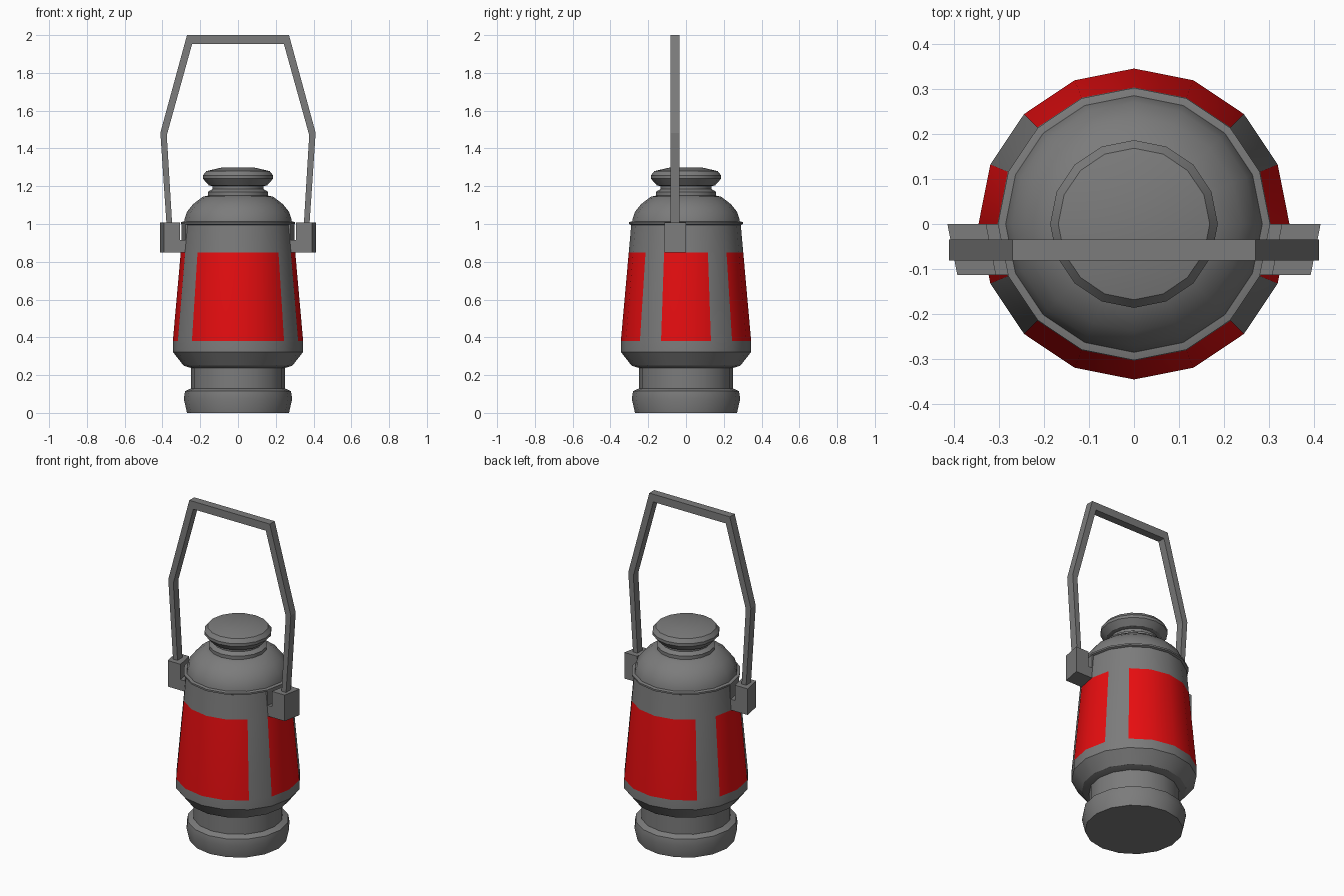
import bpy, bmesh, math

if "Cube" in bpy.data.objects:
    bpy.data.objects.remove(bpy.data.objects["Cube"], do_unlink=True)

SIDES = 16


def material(name, color):
    m = bpy.data.materials.new(name)
    m.use_nodes = True
    m.diffuse_color = color
    m.node_tree.nodes["Principled BSDF"].inputs["Base Color"].default_value = color
    return m


grey = material("grey metal", (0.2, 0.2, 0.2, 1))
red = material("red enamel", (0.8, 0.004, 0.005, 1))


def finish(name, bm, mats, smooth=False):
    bmesh.ops.recalc_face_normals(bm, faces=bm.faces[:])
    mesh = bpy.data.meshes.new(name)
    bm.to_mesh(mesh)
    bm.free()
    for m in mats:
        mesh.materials.append(m)
    obj = bpy.data.objects.new(name, mesh)
    bpy.context.collection.objects.link(obj)
    if smooth:
        bpy.ops.object.select_all(action="DESELECT")
        obj.select_set(True)
        bpy.context.view_layer.objects.active = obj
        bpy.ops.object.shade_smooth_by_angle(angle=math.radians(30))
    return obj


def lathe(name, profile, panel_band=None):
    """Turn (radius, height) points; colour the faces of one band as panels."""
    bm = bmesh.new()
    rings = []
    for r, z in profile:
        angles = [2 * math.pi * i / SIDES for i in range(SIDES)]
        rings.append([bm.verts.new((r * math.cos(a), r * math.sin(a), z)) for a in angles])
    for band, (low, high) in enumerate(zip(rings, rings[1:])):
        for i in range(SIDES):
            j = (i + 1) % SIDES
            face = bm.faces.new((low[i], low[j], high[j], high[i]))
            # Every quarter has one grey strip between the red panels
            quarter_step = min(i % 8, 7 - i % 8)
            if band == panel_band and quarter_step != 1:
                face.material_index = 1
    bm.faces.new(rings[0][::-1])
    bm.faces.new(rings[-1])
    return finish(name, bm, [grey, red], smooth=True)


def prism(name, outline, y0, y1, shift=0.0):
    """Extrude an (x, z) outline along y, sliding the far end by shift in x."""
    bm = bmesh.new()
    a = [bm.verts.new((x, y0, z)) for x, z in outline]
    b = [bm.verts.new((x + shift, y1, z)) for x, z in outline]
    n = len(outline)
    for i in range(n):
        j = (i + 1) % n
        bm.faces.new((a[i], a[j], b[j], b[i]))
    bm.faces.new(a[::-1])
    bm.faces.new(b)
    return finish(name, bm, [grey])


# Foot and neck under the body
lathe("base", [(0.27, 0), (0.287, 0.075), (0.28, 0.115), (0.248, 0.13), (0.248, 0.245)])

# Tapered body with the red panels
lathe("body", [(0.24, 0.235), (0.288, 0.25), (0.345, 0.323), (0.345, 0.38),
               (0.303, 0.85), (0.29, 0.995)], panel_band=3)

# Thin rim, dome and neck ring
lathe("rim", [(0.285, 0.992), (0.302, 1.0), (0.302, 1.01), (0.285, 1.014)])
lathe("dome", [(0.287, 1.0), (0.283, 1.025), (0.27, 1.065), (0.238, 1.105),
               (0.185, 1.145), (0.16, 1.15), (0.16, 1.17), (0.135, 1.185), (0.135, 1.21)])

# Chimney cap
lathe("cap", [(0.135, 1.2), (0.155, 1.205), (0.186, 1.24), (0.186, 1.257),
              (0.168, 1.28), (0.09, 1.298)])

# Hooked brackets, one on each side
bracket = [(0.26, 0.85), (0.414, 0.85), (0.414, 1.008), (0.328, 1.008),
           (0.328, 0.915), (0.3, 0.915), (0.3, 1.005), (0.26, 1.005)]
for side, name in ((1, "left_bracket"), (-1, "right_bracket")):
    prism(name, [(side * x, z) for x, z in bracket], 0, -0.113, -0.022 * side)

# Bent carrying handle: outer edge up and over, inner edge back
outer = [(0.378, 0.99), (0.411, 1.483), (0.27, 2.0)]
inner = [(0.243, 1.953), (0.377, 1.47), (0.348, 0.99)]


def mirrored(points):
    return [(-x, z) for x, z in reversed(points)]


prism("handle", outer + mirrored(outer) + mirrored(inner) + inner, -0.081, -0.034)
